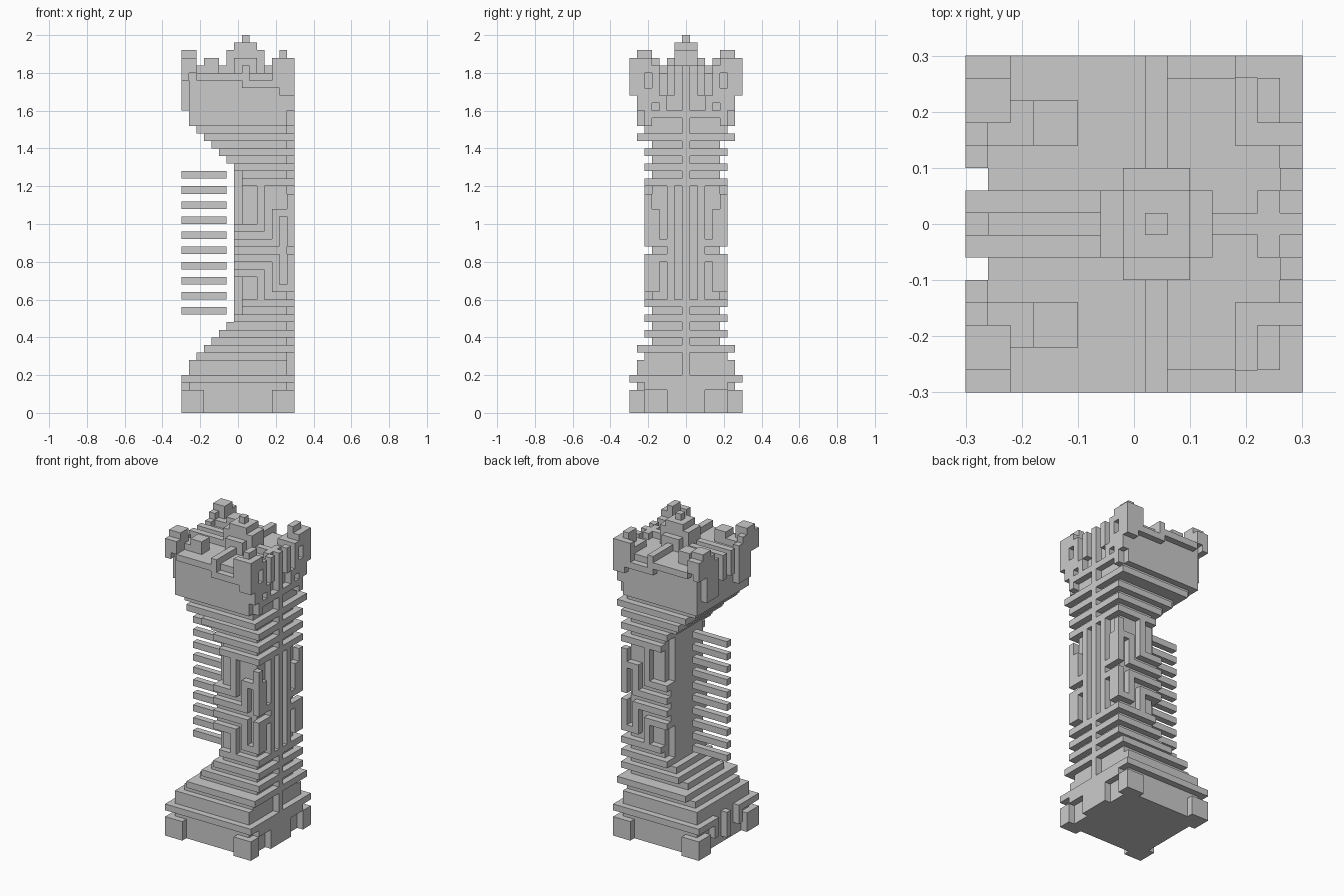
import bpy, bmesh

if "Cube" in bpy.data.objects:
    bpy.data.objects.remove(bpy.data.objects["Cube"])

# All coordinates are in hundredths of a unit; the model sits on a 0.04 cell grid.
STEP = 4
occupied = {}          # cell -> part name (each cell belongs to one part)


def cells(x0, x1, y0, y1, z0, z1):
    for i in range((x0 + 30) // STEP, (x1 + 30) // STEP):
        for j in range((y0 + 30) // STEP, (y1 + 30) // STEP):
            for k in range(z0 // STEP, z1 // STEP):
                yield i, j, k


def block(part, x0, x1, y0, y1, z0, z1):
    """Add a block and its mirror image across the y = 0 plane."""
    for i, j, k in cells(x0, x1, y0, y1, z0, z1):
        occupied.setdefault((i, j, k), part)
        occupied.setdefault((i, 14 - j, k), part)


def carve(x0, x1, y0, y1, z0, z1):
    for i, j, k in cells(x0, x1, y0, y1, z0, z1):
        occupied.pop((i, j, k), None)
        occupied.pop((i, 14 - j, k), None)


def slab(part, x0, x1, w, z0, z1):
    block(part, x0, x1, -w, w, z0, z1)


# Base plinth with corner feet, lip and circuit ridges
slab("base", -26, 26, 26, 0, 20)
for x0, x1 in ((-30, -18), (18, 30)):
    block("base", x0, x1, 18 if x0 < 0 else 22, 30, 0, 12)
slab("base", -26, 30, 30, 16, 20)
block("base", -30, -26, 14, 30, 16, 20)
block("base", -30, -26, 10, 14, 8, 20)
block("base", -30, -26, -2, 2, 4, 20)
block("base", 26, 30, 10, 22, 12, 16)
slab("base", 26, 30, 10, 0, 16)

# Stepped flare above the base: (left x, half width, z0, z1, ring reaches the right edge)
lower = [(-26, 26, 20, 28, 0), (-22, 22, 28, 32, 0), (-18, 26, 32, 36, 1),
         (-14, 18, 36, 40, 0), (-10, 22, 40, 44, 1), (-6, 18, 44, 48, 0)]
for x0, w, z0, z1, ring in lower:
    slab("lower_steps", x0, 30 if ring else 26, w, z0, z1)
block("lower_steps", 26, 30, 2, 18, 28, 32)
carve(26, 30, 2, 18, 28, 32)

# Stepped flare under the head
upper = [(-6, 18, 132, 136, 0), (-10, 22, 136, 140, 1), (-14, 18, 140, 144, 0),
         (-18, 26, 144, 148, 1), (-22, 22, 148, 152, 0)]
for x0, w, z0, z1, ring in upper:
    slab("upper_steps", x0, 30 if ring else 26, w, z0, z1)

# Shaft core with slimmer left edge
slab("shaft", -2, 26, 18, 48, 132)
for z0, z1 in ((48, 72), (100, 132)):
    carve(-2, 2, 14, 18, z0, z1)

# Rings around the shaft
for z in (48, 56, 120, 128):
    slab("shaft_rings", 2 if z in (56, 120) else -2, 30, 22, z, z + 4)

# Maze ridges on the front and back of the shaft
for x0, x1, z0, z1 in ((-2, 14, 96, 100), (10, 14, 96, 124), (-2, 22, 88, 92),
                       (18, 22, 88, 108), (18, 30, 104, 108), (26, 30, 88, 116),
                       (-2, 14, 72, 76), (10, 14, 56, 76), (-2, 22, 80, 84),
                       (18, 22, 64, 84), (18, 30, 64, 68), (26, 30, 64, 84)):
    block("maze_ridges", x0, x1, 18, 22, z0, z1)

# Ridges on the right face of the shaft
slab("spine", 26, 30, 2, 20, 152)
for y0, y1, z0, z1 in ((6, 10, 64, 116), (6, 22, 60, 64), (6, 22, 116, 120),
                       (14, 22, 104, 108), (14, 18, 88, 108), (10, 18, 88, 92),
                       (14, 18, 64, 84), (10, 14, 80, 84)):
    block("right_ridges", 26, 30, y0, y1, z0, z1)
carve(26, 30, 10, 22, 60, 64)
carve(26, 30, 10, 22, 116, 120)

# Floating bars beside the shaft
for n in range(10):
    slab("bars", -30, -6, 2, 52 + 8 * n, 56 + 8 * n)

# Head block
slab("head", -26, 26, 26, 152, 180)
slab("head", 26, 30, 22, 152, 160)
carve(26, 30, 2, 18, 152, 156)

# Fins on the left of the head
for y0, y1, z0, z1 in ((-6, -2, 168, 184), (10, 14, 160, 184), (14, 22, 160, 188),
                       (22, 30, 176, 188)):
    block("left_fins", -30, -26, y0, y1, z0, z1)

# Rails on the front and back of the head
for x0, x1, z0, z1 in ((-22, 2, 176, 180), (2, 6, 172, 184), (2, 22, 172, 176),
                       (18, 22, 172, 188)):
    block("head_rails", x0, x1, 26, 30, z0, z1)

# Right face of the head: stepped corner brackets and inner ridges
for y0, y1, z0, z1 in ((22, 30, 168, 188), (18, 26, 160, 172), (10, 14, 160, 168),
                       (14, 18, 164, 184), (6, 10, 168, 184)):
    block("right_brackets", 26, 30, y0, y1, z0, z1)
slab("right_brackets", 26, 30, 2, 160, 184)
block("right_brackets", 22, 26, 26, 30, 168, 188)

# Ridges on the roof
for x0, x1, y0, y1, z1 in ((2, 6, 10, 30, 184), (-26, -6, 2, 6, 184), (-26, -10, 14, 22, 184),
                           (-18, -10, 14, 22, 188), (14, 22, -2, 2, 184),
                           (22, 26, -6, 6, 184), (18, 26, 14, 26, 184)):
    block("roof_ridges", x0, x1, y0, y1, 180, z1)

# Corner turrets
block("turrets", -30, -22, 18, 26, 180, 192)
block("turrets", -30, -22, 26, 30, 180, 188)
block("turrets", 22, 26, 18, 26, 180, 192)
block("turrets", 26, 30, 18, 30, 180, 188)

# Stepped crown
slab("crown", -6, 14, 6, 180, 192)
slab("crown", -2, 10, 10, 180, 188)
slab("crown", -2, 10, 6, 188, 196)
carve(-2, 10, 2, 6, 196, 200)
slab("crown", 2, 6, 2, 196, 200)


# Turn every part into a clean outer shell with merged flat faces
def face_corners(cell, axis, side):
    a, b = (axis + 1) % 3, (axis + 2) % 3
    loop = ((0, 0), (1, 0), (1, 1), (0, 1))
    for u, v in (loop if side else loop[::-1]):
        p = list(cell)
        p[axis] += side
        p[a] += u
        p[b] += v
        yield tuple(p)


for part in sorted(set(occupied.values())):
    bm = bmesh.new()
    verts = {}
    for cell, owner in occupied.items():
        if owner != part:
            continue
        for axis in range(3):
            for side in (0, 1):
                near = list(cell)
                near[axis] += 2 * side - 1
                if tuple(near) in occupied:
                    continue
                corners = []
                for p in face_corners(cell, axis, side):
                    if p not in verts:
                        verts[p] = bm.verts.new((p[0] * .04 - .3, p[1] * .04 - .3, p[2] * .04))
                    corners.append(verts[p])
                bm.faces.new(corners)
    bmesh.ops.dissolve_limit(bm, angle_limit=0.01, verts=bm.verts[:], edges=bm.edges[:])
    mesh = bpy.data.meshes.new(part)
    bm.to_mesh(mesh)
    bm.free()
    bpy.context.collection.objects.link(bpy.data.objects.new(part, mesh))
